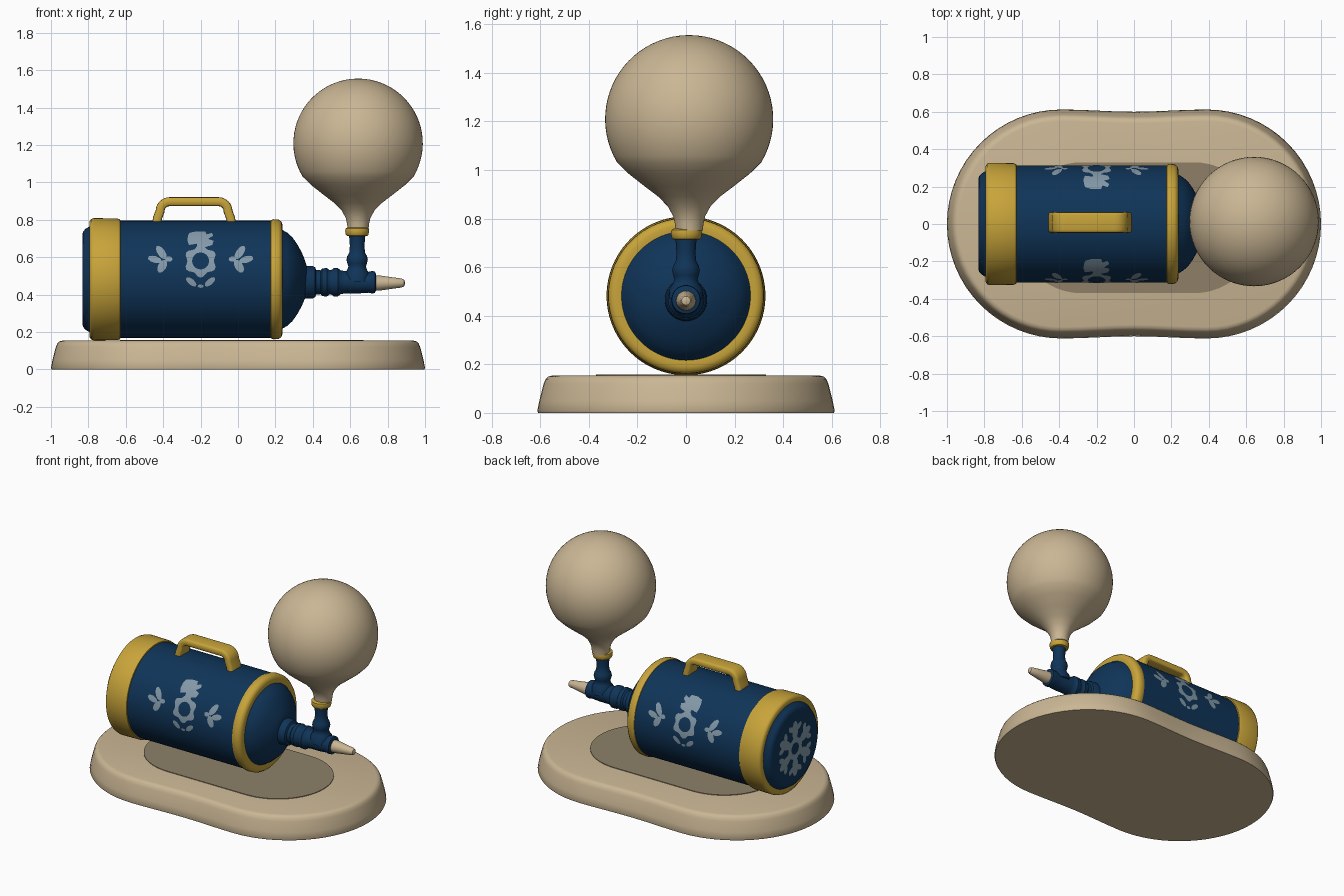
import bpy, bmesh, math
from mathutils import Vector, Matrix

if "Cube" in bpy.data.objects:
    bpy.data.objects.remove(bpy.data.objects["Cube"])


def material(name, r, g, b):
    m = bpy.data.materials.new(name)
    lin = [(c / 255 / 12.92 if c / 255 <= 0.04045 else ((c / 255 + 0.055) / 1.055) ** 2.4)
           for c in (r, g, b)]
    m.diffuse_color = (*lin, 1)
    m.use_nodes = True
    m.node_tree.nodes["Principled BSDF"].inputs["Base Color"].default_value = m.diffuse_color
    return m


TAN = material("tan", 202, 182, 148)
BLUE = material("navy_blue", 15, 52, 88)
GOLD = material("gold", 200, 164, 58)
PALE = material("pale_grey_blue", 132, 153, 168)
SHADE = material("dull_brown", 142, 128, 105)


def finish(name, bm, mat, angle=40, fix=True):
    if fix:
        bmesh.ops.recalc_face_normals(bm, faces=bm.faces[:])
    me = bpy.data.meshes.new(name)
    bm.to_mesh(me)
    bm.free()
    me.materials.append(mat)
    me.shade_smooth()
    me.set_sharp_from_angle(angle=math.radians(angle))
    ob = bpy.data.objects.new(name, me)
    bpy.context.collection.objects.link(ob)
    return ob


def skin(bm, rings):
    """Bridge closed point loops and cap both ends."""
    vr = [[bm.verts.new(p) for p in ring] for ring in rings]
    n = len(vr[0])
    for a, b in zip(vr, vr[1:]):
        for i in range(n):
            bm.faces.new((a[i], a[(i + 1) % n], b[(i + 1) % n], b[i]))
    bm.faces.new(vr[0])
    bm.faces.new(vr[-1])


def lathe(name, profile, axis, origin, mat, seg=64, angle=40):
    """Turn (position, radius) pairs around the x or z axis."""
    o = Vector(origin)
    rings = []
    for t, r in profile:
        ring = []
        for i in range(seg):
            a = 2 * math.pi * i / seg
            c, s = r * math.cos(a), r * math.sin(a)
            ring.append(o + Vector((t, c, s) if axis == 'x' else (c, s, t)))
        rings.append(ring)
    bm = bmesh.new()
    skin(bm, rings)
    return finish(name, bm, mat, angle)


def stadium(half_len, half_wid, z, waist=0.0, cx=0, cy=0, seg=32):
    """Rounded oblong loop, slightly pinched in the middle."""
    pts = []
    c = half_len - half_wid
    for side in (1, -1):
        for i in range(seg + 1):
            a = -math.pi / 2 + math.pi * i / seg
            pts.append((cx + side * (c + half_wid * math.cos(a)), cy + side * half_wid * math.sin(a), z))
        for k in range(1, 8):
            u = c * (1 - k / 4)
            w = half_wid - waist * math.cos(math.pi * u / (2 * c)) ** 2
            pts.append((cx + side * u, cy + side * w, z))
    return pts


# base slab and the dull patch on top of it
bm = bmesh.new()
skin(bm, [stadium(1 - d, 0.612 - d, z, 0.012) for d, z in
          ((0.004, 0), (0, 0.008), (0.008, 0.05), (0.026, 0.12), (0.034, 0.139), (0.046, 0.15), (0.062, 0.154))])
finish("base", bm, TAN, 50)
bm = bmesh.new()
skin(bm, [stadium(0.65, 0.35, z, 0, 0.02, -0.02) for z in (0.152, 0.158)])
finish("base_patch", bm, SHADE)

# tank with rear cap and front dome
ZC, R = 0.482, 0.313
lathe("tank", [(-0.832, 0.24), (-0.828, 0.255), (-0.815, 0.27), (-0.79, 0.285), (-0.78, R), (0.2, R),
               (0.225, 0.275), (0.24, 0.262), (0.262, 0.25), (0.29, 0.225), (0.315, 0.19),
               (0.34, 0.145), (0.355, 0.11), (0.365, 0.08)], 'x', (0, 0, ZC), BLUE, 96)
lathe("rear_band", [(-0.79, 0.28), (-0.793, 0.31), (-0.785, 0.322), (-0.77, 0.327), (-0.645, 0.325),
                    (-0.63, 0.32), (-0.626, 0.30)], 'x', (0, 0, ZC), GOLD, 96)
lathe("front_band", [(0.172, 0.305), (0.176, 0.316), (0.19, 0.321), (0.218, 0.319), (0.232, 0.308),
                     (0.238, 0.29), (0.236, 0.272)], 'x', (0, 0, ZC), GOLD, 96)

# nozzle, tip and upright pipe
NZ = 0.466
lathe("nozzle", [(0.34, 0.09), (0.365, 0.087), (0.4, 0.086), (0.412, 0.08), (0.418, 0.066), (0.44, 0.064),
                 (0.45, 0.074), (0.475, 0.076), (0.488, 0.066), (0.5, 0.066), (0.512, 0.075), (0.535, 0.075),
                 (0.548, 0.064), (0.57, 0.06), (0.64, 0.06), (0.7, 0.056), (0.715, 0.06), (0.732, 0.058),
                 (0.737, 0.045)], 'x', (0, 0, NZ), BLUE, 40)
lathe("nozzle_tip", [(0.72, 0.042), (0.76, 0.04), (0.83, 0.03), (0.875, 0.024), (0.888, 0.018),
                     (0.892, 0.006)], 'x', (0, 0, 0.462), TAN, 24)
lathe("upright_pipe", [(0.47, 0.07), (0.51, 0.068), (0.53, 0.054), (0.55, 0.047), (0.565, 0.052), (0.585, 0.057),
                       (0.605, 0.053), (0.625, 0.042), (0.66, 0.039), (0.7, 0.042), (0.725, 0.045)],
      'z', (0.637, 0, 0), BLUE, 40)
lathe("pipe_collar", [(0.713, 0.045), (0.715, 0.056), (0.722, 0.061), (0.74, 0.064), (0.753, 0.062),
                      (0.76, 0.05)], 'z', (0.637, 0.002, 0), GOLD, 40)

# balloon
neck = [(0.75, 0.056), (0.78, 0.059), (0.81, 0.066), (0.85, 0.088), (0.89, 0.127), (0.93, 0.18), (0.985, 0.25)]
ball = []
for k in range(25):
    a = math.radians(-31 + 120 * k / 24)
    ball.append((1.209 + 0.346 * math.sin(a), 0.346 * math.cos(a)))
lathe("balloon", neck + ball, 'z', (0.642, 0.013, 0), TAN, 64, 60)

# carrying handle: flat bar swept along a rounded arch
path = [(-0.437, 0.77), (-0.43, 0.81)]
for cx, a0 in ((-0.365, 180), (-0.105, 90)):
    for k in range(7):
        a = math.radians(a0 - 15 * k)
        path.append((cx + 0.052 * math.cos(a), 0.845 + 0.052 * math.sin(a)))
path += [(-0.04, 0.81), (-0.033, 0.77)]
rings = []
for i, p in enumerate(path):
    a, b = Vector(path[max(i - 1, 0)]), Vector(path[min(i + 1, len(path) - 1)])
    t = (b - a).normalized()
    n = Vector((-t.y, t.x))
    ring = []
    for k in range(16):
        q = 2 * math.pi * k / 16
        c, s = math.cos(q), math.sin(q)
        u = math.copysign(abs(c) ** 0.45, c) * 0.024      # rounded-rectangle section
        v = math.copysign(abs(s) ** 0.35, s) * 0.055
        ring.append((p[0] + n.x * u, 0.008 + v, p[1] + n.y * u))
    rings.append(ring)
bm = bmesh.new()
skin(bm, rings)
finish("handle", bm, GOLD, 60)


# painted flower motifs
def petal(x, y, a, b, deg):
    rot = Matrix.Rotation(math.radians(deg), 2)
    return [Vector((x, y)) + rot @ Vector((a * math.cos(k * math.pi / 6), b * math.sin(k * math.pi / 6)))
            for k in range(12)]


def plates(name, shapes, ring, place, outward):
    """Flat shapes plus a ring, cut finely and laid on a surface by place()."""
    bm = bmesh.new()
    for s in shapes:
        bm.faces.new([bm.verts.new((p[0], p[1], 0)) for p in s])
    r_in, r_out, lobes = ring
    loops = [[], []]
    for k in range(36):
        a = 2 * math.pi * k / 36
        for loop, r in zip(loops, (r_in, r_out * (1 + 0.12 * math.cos(lobes * a)))):
            loop.append(bm.verts.new((r * math.sin(a), r * math.cos(a), 0)))
    for k in range(36):
        j = (k + 1) % 36
        bm.faces.new((loops[0][k], loops[0][j], loops[1][j], loops[1][k]))
    bmesh.ops.triangulate(bm, faces=bm.faces[:])
    bmesh.ops.subdivide_edges(bm, edges=bm.edges[:], cuts=2, use_grid_fill=True)
    for v in bm.verts:
        v.co = place(v.co.x, v.co.y)
    bm.normal_update()
    bmesh.ops.reverse_faces(bm, faces=[f for f in bm.faces if f.normal.dot(outward) < 0])
    finish(name, bm, PALE, 60, False)


half = [(0.018, 0.072), (0.02, 0.092), (0.062, 0.085), (0.07, 0.108), (0.04, 0.118),
        (0.068, 0.135), (0.06, 0.15), (0.032, 0.142), (0.024, 0.158)]
motif = [half + [(-x, y) for x, y in reversed(half)]]
for s in (1, -1):
    for x, y, a, b, d in ((0.21, 0.045, 0.042, 0.02, 55), (0.245, 0.008, 0.038, 0.018, 15),
                          (0.205, -0.028, 0.038, 0.022, -60), (0.17, 0.01, 0.02, 0.014, 0),
                          (0.05, -0.112, 0.034, 0.016, 40)):
        motif.append(petal(s * x, y, a, b, s * d))
motif.append(petal(0, -0.135, 0.016, 0.009, 0))

for name, s in (("front_flower", -1), ("back_flower", 1)):
    def on_tank(u, v, s=s):
        dz = 0.58 + v - ZC
        return Vector((-0.2 + u, s * math.sqrt(0.3165 ** 2 - dz * dz), ZC + dz))
    plates(name, motif, (0.045, 0.08, 6), on_tank, Vector((0, s, 0)))

# rear cap flower
rear = []
for k in range(6):
    a = math.pi / 6 + k * math.pi / 3
    rear.append(petal(0.125 * math.cos(a), 0.125 * math.sin(a), 0.065, 0.032, math.degrees(a)))
    for d in (-0.3, 0.3):
        rear.append(petal(0.15 * math.cos(a + d), 0.15 * math.sin(a + d), 0.03, 0.018, math.degrees(a + 3 * d)))
plates("rear_flower", rear, (0.04, 0.08, 6), lambda u, v: Vector((-0.8355, u, ZC - 0.01 + v)), Vector((-1, 0, 0)))
